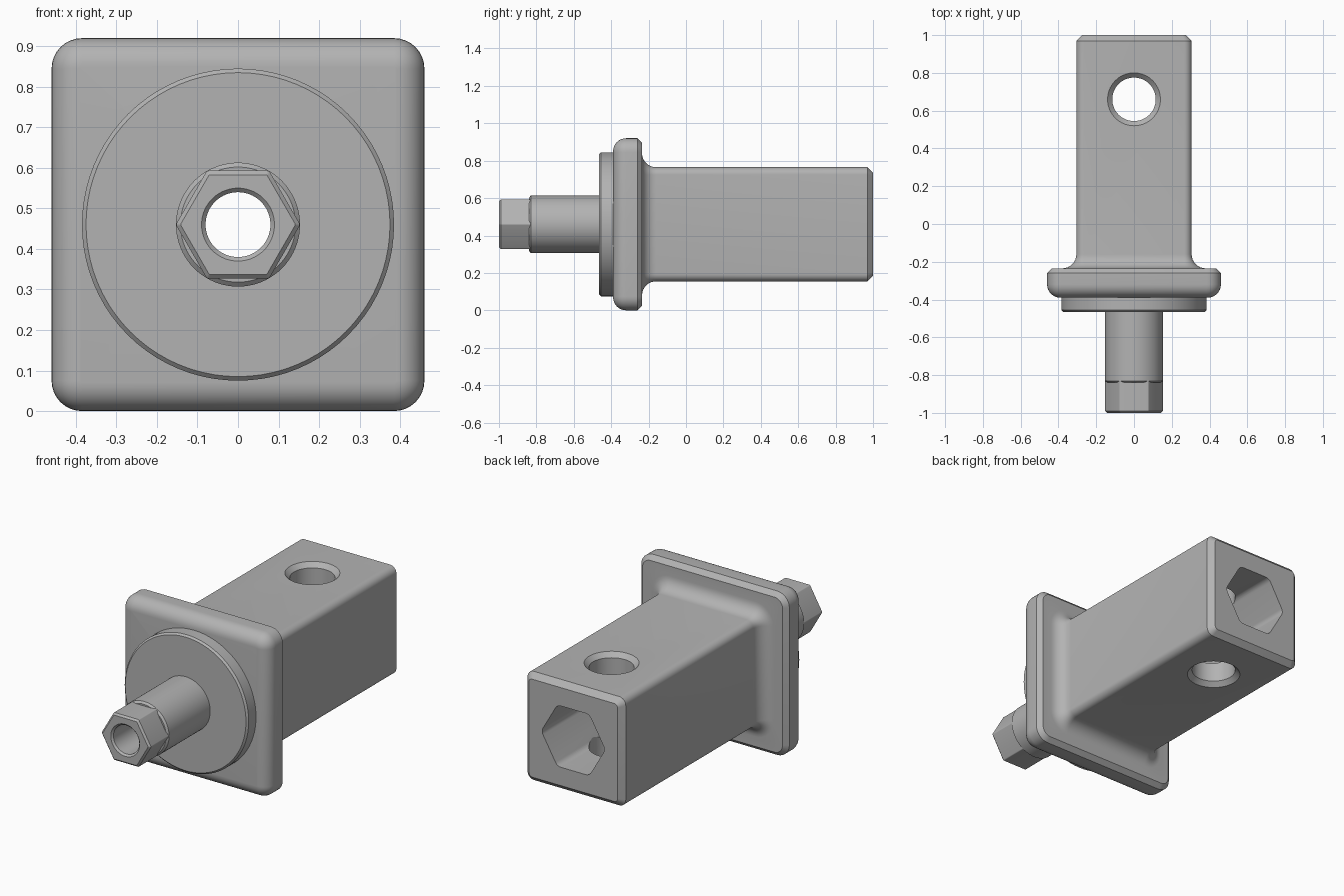
import bpy, bmesh
from math import pi, cos, sin
from mathutils import Matrix, Vector

if "Cube" in bpy.data.objects:
    bpy.data.objects.remove(bpy.data.objects["Cube"], do_unlink=True)

AXIS_Z = 0.46          # height of the long axis
BODY, FLANGE = 0.305, 0.46

steel = bpy.data.materials.new("plain grey steel")
steel.use_nodes = True
steel.diffuse_color = (0.45, 0.45, 0.45, 1)
steel.node_tree.nodes["Principled BSDF"].inputs["Base Color"].default_value = steel.diffuse_color


def section(y, half, corner, sides, seg):
    """Rounded regular polygon in the xz plane with flats facing up and down."""
    points = []
    reach = (half - corner) / cos(pi / sides)
    for k in range(sides):
        mid = pi / 2 + (2 * k + 1) * pi / sides
        for s in range(seg + 1):
            a = mid + (2 * s / seg - 1) * pi / sides
            points.append(Vector((reach * cos(mid) + corner * cos(a), y,
                                  reach * sin(mid) + corner * sin(a))))
    return points


def loft(name, rings, sides=4, seg=8, turn=Matrix(), y=0):
    """Skin a list of (y, half width, corner radius) sections and cap the ends."""
    bm = bmesh.new()
    loops = [[bm.verts.new(p) for p in section(*r, sides, seg)] for r in rings]
    n = len(loops[0])
    for a, b in zip(loops, loops[1:]):
        for i in range(n):
            j = (i + 1) % n
            bm.faces.new((a[i], a[j], b[j], b[i]))
    bm.faces.new(loops[0])
    bm.faces.new(loops[-1])
    bmesh.ops.remove_doubles(bm, verts=bm.verts, dist=1e-5)
    bmesh.ops.recalc_face_normals(bm, faces=bm.faces)
    mesh = bpy.data.meshes.new(name)
    bm.to_mesh(mesh)
    bm.free()
    mesh.transform(Matrix.Translation((0, y, AXIS_Z)) @ turn)
    mesh.materials.append(steel)
    obj = bpy.data.objects.new(name, mesh)
    bpy.context.collection.objects.link(obj)
    return obj


def lathe(name, profile, **place):
    return loft(name, [(y, r, r) for y, r in profile], seg=20, **place)


def finish(obj, cutters):
    """Cut the holes, then shade smooth with sharp edges."""
    bpy.ops.object.select_all(action='DESELECT')
    obj.select_set(True)
    bpy.context.view_layer.objects.active = obj
    for cutter in cutters:
        mod = obj.modifiers.new("hole", 'BOOLEAN')
        mod.operation, mod.solver, mod.object = 'DIFFERENCE', 'EXACT', cutter
        bpy.ops.object.modifier_apply(modifier=mod.name)
    bpy.ops.object.shade_smooth_by_angle(angle=pi / 6)


# Square shank and flange: rounded front edge, chamfered back edge, fillet to shank
quarter = [i * pi / 16 for i in range(9)]
edge, fillet = 0.07, 0.075
rings = [(-0.39 + edge * (1 - cos(a)), FLANGE - edge * (1 - sin(a)),
          0.075 - edge * (1 - sin(a))) for a in quarter]
rings += [(-0.26, FLANGE, 0.075), (-0.235, FLANGE - 0.025, 0.05)]
rings += [(-0.235 + fillet * (1 - cos(a)), BODY + fillet * (1 - sin(a)),
           0.04 + fillet * (1 - sin(a))) for a in quarter]
rings += [(0.97, BODY, 0.04), (1.0, BODY - 0.03, 0.02)]
shank = loft("square_shank_with_flange", rings)

# Round pilot disc and spindle
spindle = lathe("pilot_disc_and_spindle", [
    (-0.39, 0.385), (-0.455, 0.385), (-0.465, 0.375), (-0.465, 0.153),
    (-0.83, 0.153), (-0.84, 0.142)])

# Hexagonal tip
tip = loft("hex_tip", [(-0.83, 0.133, 0.008), (-0.99, 0.133, 0.008),
                       (-1.0, 0.123, 0.006)], sides=6, seg=3)

# Cutters: stepped bore, hex socket in the back, countersunk cross hole
bore = lathe("bore_cutter", [(-1.02, 0.11), (-0.99, 0.08), (1.1, 0.08)])
socket = loft("socket_cutter", [(-0.1, 0.172, 0.04), (1.1, 0.172, 0.04)], sides=6, seg=6)
cross = lathe("cross_hole_cutter",
              [(-0.33, 0.165), (-0.28, 0.115), (0.28, 0.115), (0.33, 0.165)],
              turn=Matrix.Rotation(pi / 2, 4, 'X'), y=0.66)

finish(shank, [bore, socket, cross])
finish(spindle, [bore])
finish(tip, [bore])
for cutter in (bore, socket, cross):
    bpy.data.objects.remove(cutter, do_unlink=True)
